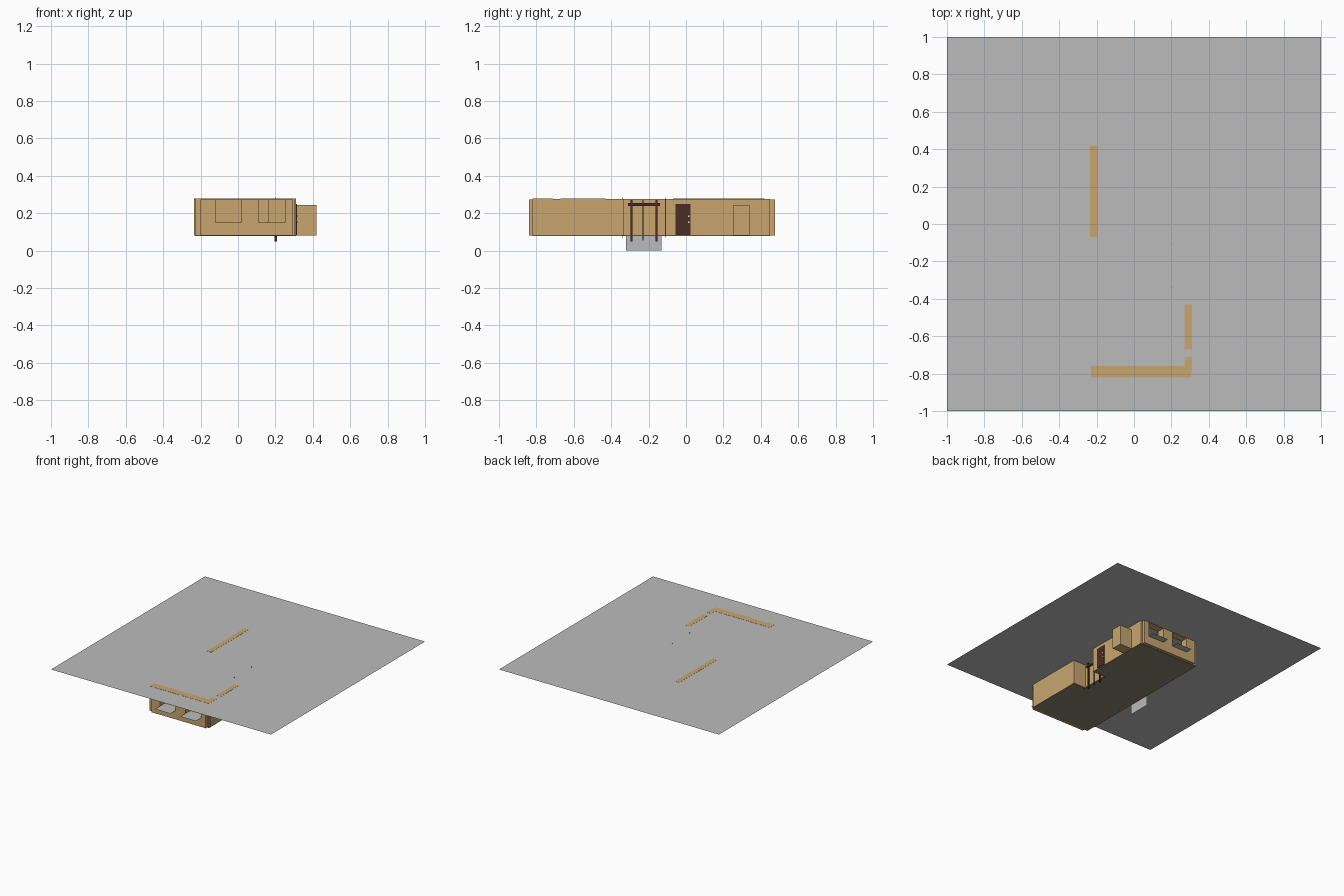
import bpy
import bmesh

if "Cube" in bpy.data.objects:
    bpy.data.objects.remove(bpy.data.objects["Cube"])


def material(name, rgb):
    m = bpy.data.materials.new(name)
    m.use_nodes = True
    m.diffuse_color = (*rgb, 1)
    m.node_tree.nodes["Principled BSDF"].inputs["Base Color"].default_value = (*rgb, 1)
    return m


tan = material("tan wall", (0.58, 0.38, 0.16))
grey = material("light grey", (0.5, 0.5, 0.5))
floor_brown = material("floor brown", (0.26, 0.22, 0.165))
dark_brown = material("dark brown", (0.07, 0.026, 0.017))
white = material("white handle", (0.8, 0.8, 0.8))

BASE, TOP, SILL, HEAD = 0.08, 0.278, 0.15, 0.27


def make(name, bm, mat):
    mesh = bpy.data.meshes.new(name)
    bm.to_mesh(mesh)
    bm.free()
    mesh.materials.append(mat)
    ob = bpy.data.objects.new(name, mesh)
    bpy.context.collection.objects.link(ob)
    return ob


def boxes(name, mat, parts):
    """One object made of boxes given as (x range, y range, z range)."""
    bm = bmesh.new()
    for ranges in parts:
        verts = bmesh.ops.create_cube(bm, size=1)["verts"]
        for v in verts:
            for i, (lo, hi) in enumerate(ranges):
                v.co[i] = lo + (hi - lo) * (v.co[i] + 0.5)
    return make(name, bm, mat)


def sheet(name, mat, points):
    bm = bmesh.new()
    bm.faces.new([bm.verts.new(p) for p in points])
    return make(name, bm, mat)


def window_wall(name, along, across, top, holes, axis=0):
    """A wall running along an axis, with window openings cut into it."""
    parts, start = [], along[0]

    def add(run, z):
        parts.append((run, across, z) if axis == 0 else (across, run, z))

    for a, b in holes:
        add((start, a), (BASE, top))
        add((a, b), (BASE, SILL))
        add((a, b), (HEAD, top))
        start = b
    add((start, along[1]), (BASE, top))
    return boxes(name, tan, parts)


# Large flat sheet resting on the wall tops
sheet("large_sheet", grey, [(-1, -1, TOP), (1, -1, TOP), (1, 1, TOP), (-1, 1, TOP)])

# Floor with a notch for the porch
boxes("floor", floor_brown, [
    ((-0.23, 0.2), (-0.82, 0.45), (0.078, 0.084)),
    ((0.2, 0.31), (-0.82, -0.34), (0.078, 0.084)),
    ((0.2, 0.31), (-0.11, 0.45), (0.078, 0.084)),
])

# Outer walls; those with a slightly higher top show through the sheet
HIGH, LOW = TOP + 0.001, TOP - 0.001
windows = [(-0.12, 0.02), (0.11, 0.25)]
window_wall("front_wall", (-0.23, 0.305), (-0.82, -0.76), HIGH, windows)
window_wall("back_wall", (-0.23, 0.31), (0.415, 0.45), LOW, windows)
window_wall("front_facing", (-0.2, 0.295), (-0.84, -0.82), HEAD + 0.003, windows)
window_wall("back_facing", (-0.2, 0.295), (0.45, 0.475), HEAD + 0.003, windows)
window_wall("left_wall_front", (-0.76, -0.07), (-0.235, -0.195), LOW, [(-0.32, -0.13)], axis=1)
boxes("left_wall_back", tan, [((-0.235, -0.195), (-0.07, 0.42), (BASE, HIGH))])
boxes("right_wall_front", tan, [
    ((0.27, 0.31), (-0.8, -0.71), (BASE, HIGH)),
    ((0.27, 0.31), (-0.71, -0.67), (BASE, LOW)),
    ((0.27, 0.31), (-0.67, -0.43), (BASE, HIGH)),
    ((0.27, 0.31), (-0.43, -0.34), (BASE, LOW)),
])
boxes("right_wall_back", tan, [((0.27, 0.31), (-0.11, 0.45), (BASE, LOW))])

# Recessed porch walls
boxes("porch_walls", tan, [
    ((0.16, 0.195), (-0.37, -0.08), (BASE, LOW)),
    ((0.16, 0.31), (-0.37, -0.335), (BASE, LOW)),
    ((0.16, 0.31), (-0.11, -0.08), (BASE, LOW)),
])

# Inner partition and the chimney block outside
boxes("partition_wall", tan, [((-0.2, 0.28), (0.15, 0.175), (BASE, LOW))])
boxes("chimney_block", tan, [((0.31, 0.42), (0.25, 0.34), (BASE, 0.245))])

# Porch frame: posts, thin centre bar and top beam
boxes("porch_frame", dark_brown, [
    ((0.196, 0.208), (-0.297, -0.285), (0.05, 0.272)),
    ((0.196, 0.208), (-0.164, -0.152), (0.05, 0.272)),
    ((0.198, 0.204), (-0.232, -0.228), (0.055, 0.272)),
    ((0.196, 0.21), (-0.31, -0.14), (0.24, 0.255)),
])
boxes("porch_rods", dark_brown, [
    ((0.2, 0.203), (y, y + 0.003), (0.07, 0.283)) for y in (-0.34, -0.112)
])

# Side door with small handles
boxes("side_door", dark_brown, [((0.305, 0.316), (-0.055, 0.025), (0.085, 0.25))])
boxes("door_handles", white, [
    ((0.316, 0.322), (0.01, 0.018), (z, z + 0.008)) for z in (0.148, 0.18)
])

# Window panes folded outward level with the sills
for side, inner, outer in (("front", -0.79, -0.905), ("back", 0.43, 0.53)):
    for label, (a, b) in zip(("right", "left"), windows):
        z = SILL + 0.001
        sheet(f"{side}_{label}_pane", grey,
              [(a, inner, z), (b, inner, z), (b, outer, z), (a, outer, z)])

# Side pane hanging down
sheet("side_pane", grey, [(-0.237, y, z) for y, z in
                          ((-0.32, 0), (-0.13, 0), (-0.13, SILL), (-0.32, SILL))])
